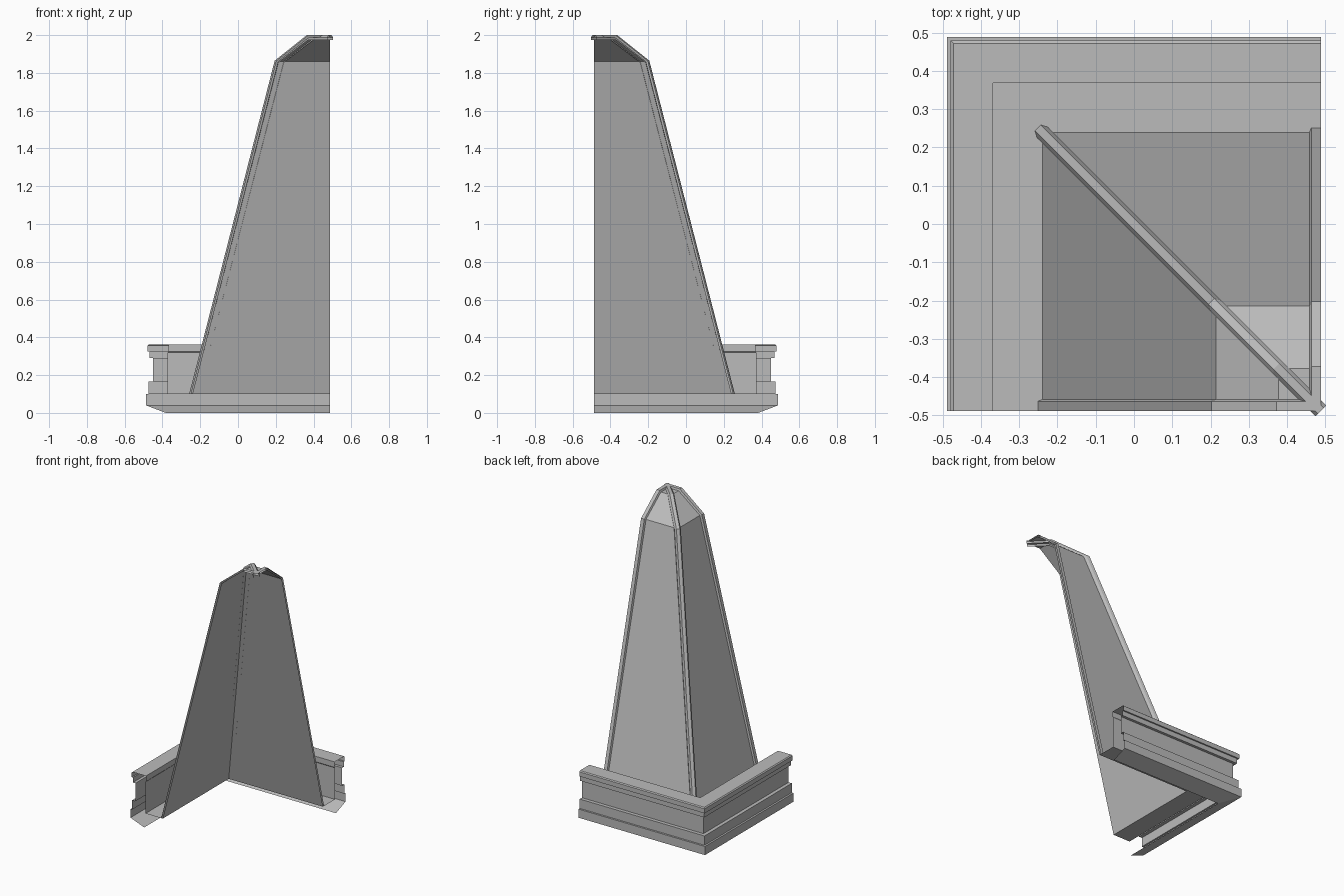
import bpy
from mathutils import Vector

cube = bpy.data.objects.get("Cube")
if cube:
    bpy.data.objects.remove(cube, do_unlink=True)

# One stone grey for everything
stone = bpy.data.materials.new("stone_grey")
stone.use_nodes = True
GREY = (0.5, 0.5, 0.5, 1)
stone.diffuse_color = GREY
stone.node_tree.nodes["Principled BSDF"].inputs["Base Color"].default_value = GREY

# Axis of the full spire; this piece is one quarter of it
H = 0.488
AXIS = Vector((H, -H, 0))
LEFT, BACK = Vector((-1, 0, 0)), Vector((0, 1, 0))
UP = Vector((0, 0, 1))


def grid_object(name, rows):
    """Skin a grid of points with flat quads."""
    n = len(rows[0])
    verts = [p for row in rows for p in row]
    faces = [(i * n + j, (i + 1) * n + j, (i + 1) * n + j + 1, i * n + j + 1)
             for i in range(len(rows) - 1) for j in range(n - 1)]
    mesh = bpy.data.meshes.new(name)
    mesh.from_pydata(verts, [], faces)
    mesh.materials.append(stone)
    mesh.validate()
    obj = bpy.data.objects.new(name, mesh)
    bpy.context.collection.objects.link(obj)
    return obj


def corner_sweep(name, profile):
    """Sweep a (distance from axis, height) profile round the corner."""
    return grid_object(name, [[AXIS + u * d + UP * z for u in (LEFT, LEFT + BACK, BACK)]
                              for d, z in profile])


def rib(name, out, side, section):
    """Run a raised (offset, sideways) section up the spire outline."""
    return grid_object(name, [
        [AXIS + out * (d + nd * o) + UP * (z + nz * o) + side * w for o, w in section]
        for (d, z), (nd, nz) in zip(OUTLINE, NORMALS)])


# Spire faces and blunt cap
OUTLINE = [(0.727, 0.1), (0.274, 1.86), (0.11, 1.988), (0, 1.988)]
NORMALS = [(1, 0), (1, 0.4), (0.5, 1), (0, 1)]
corner_sweep("spire_shell", OUTLINE)

# Ribs on the corner edge and on the middle of each side
rib("corner_rib", LEFT + BACK, Vector((1, 1, 0)).normalized(),
    [(-0.014, -0.02), (0, -0.02), (0.012, -0.011), (0.012, 0.011), (0, 0.02), (-0.014, 0.02)])
rib("left_side_rib", LEFT, BACK, [(0.012, 0), (0.012, 0.025), (0, 0.03)])
rib("back_side_rib", BACK, -LEFT, [(0, -0.03), (0.012, -0.025), (0.012, 0)])

# Chamfered base slab, moulded parapet and the gutter floor behind it
corner_sweep("base_slab", [(0.87, 0), (2 * H, 0.04), (2 * H, 0.1), (0.963, 0.1)])
corner_sweep("parapet", [
    (0.963, 0.1), (0.963, 0.165), (0.938, 0.165), (0.938, 0.29), (0.957, 0.29),
    (0.957, 0.325), (0.967, 0.325), (0.967, 0.357), (0.96, 0.363), (0.856, 0.363),
    (0.856, 0.325), (0.86, 0.32), (0.86, 0.1)])
corner_sweep("gutter_floor", [(0.86, 0.1), (0.727, 0.1)])
